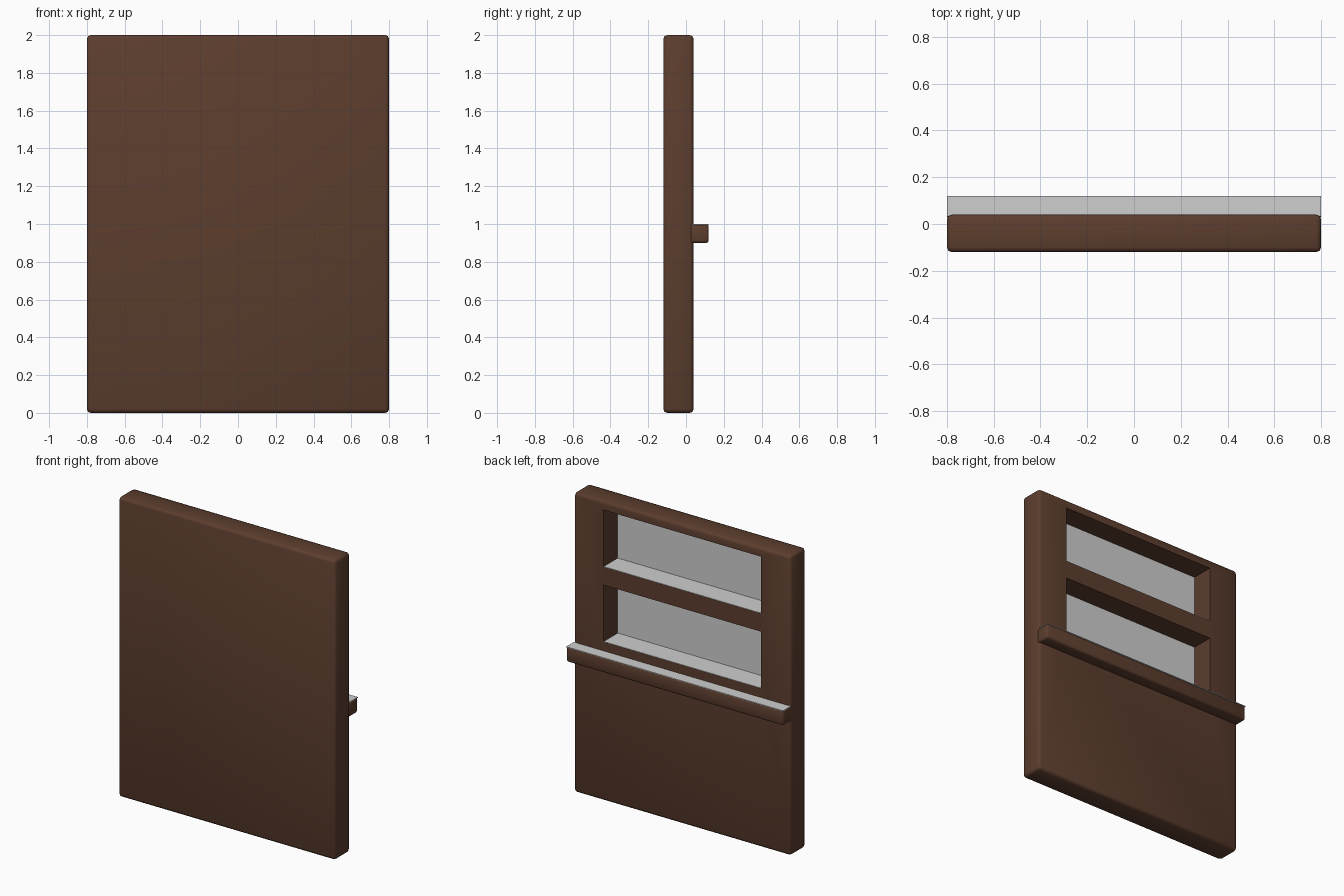
import bpy, bmesh, math

if "Cube" in bpy.data.objects:
    bpy.data.objects.remove(bpy.data.objects["Cube"])


def material(name, rgb):
    m = bpy.data.materials.new(name)
    m.diffuse_color = (*rgb, 1.0)
    m.use_nodes = True
    m.node_tree.nodes["Principled BSDF"].inputs["Base Color"].default_value = m.diffuse_color
    return m


BROWN = material("dark_brown_wood", (0.107, 0.047, 0.027))
GREY = material("pale_grey", (0.62, 0.62, 0.62))


def box(name, lo, hi, mat, bevel=0.0):
    """Box between two corners with optional rounded edges."""
    bm = bmesh.new()
    bmesh.ops.create_cube(bm, size=1)
    for v in bm.verts:
        v.co = [lo[i] if v.co[i] < 0 else hi[i] for i in range(3)]
    if bevel:
        bmesh.ops.bevel(bm, geom=bm.edges[:], offset=bevel, segments=2,
                        profile=0.5, affect='EDGES')
    me = bpy.data.meshes.new(name)
    bm.to_mesh(me)
    bm.free()
    me.materials.append(mat)
    ob = bpy.data.objects.new(name, me)
    bpy.context.collection.objects.link(ob)
    return ob


def activate(ob):
    bpy.ops.object.select_all(action='DESELECT')
    ob.select_set(True)
    bpy.context.view_layer.objects.active = ob


def smooth(ob):
    activate(ob)
    bpy.ops.object.shade_smooth_by_angle(angle=math.radians(50))


HALF = 0.58                       # half width of the recesses
FRONT = -0.112                    # inner side of the thin front skin
RECESSES = [(1.06, 1.44), (1.56, 1.94)]

# Main panel, with two deep recesses cut from the back
panel = box("panel", (-0.8, -0.12, 0), (0.8, 0.04, 2.0), BROWN, 0.02)
for z0, z1 in RECESSES:
    cutter = box("recess_cutter", (-HALF, FRONT, z0), (HALF, 0.1, z1), BROWN)
    cutter.hide_render = True
    mod = panel.modifiers.new("recess", 'BOOLEAN')
    mod.operation = 'DIFFERENCE'
    mod.solver = 'EXACT'
    mod.object = cutter
    activate(panel)
    bpy.ops.object.modifier_apply(modifier=mod.name)
    bpy.data.objects.remove(cutter)
smooth(panel)

# Pale back wall and floor lining in each recess
for label, (z0, z1) in zip(("lower", "upper"), RECESSES):
    box(label + "_recess_back", (-HALF, FRONT - 0.002, z0),
        (HALF, FRONT + 0.003, z1), GREY)
    box(label + "_recess_floor", (-HALF, FRONT, z0 - 0.002),
        (HALF, 0.039, z0 + 0.003), GREY)

# Ledge across the back, with a pale top
ledge = box("ledge", (-0.8, 0.02, 0.9), (0.8, 0.12, 0.999), BROWN, 0.012)
smooth(ledge)
box("ledge_top", (-0.8, 0.035, 0.996), (0.8, 0.12, 1.001), GREY)
